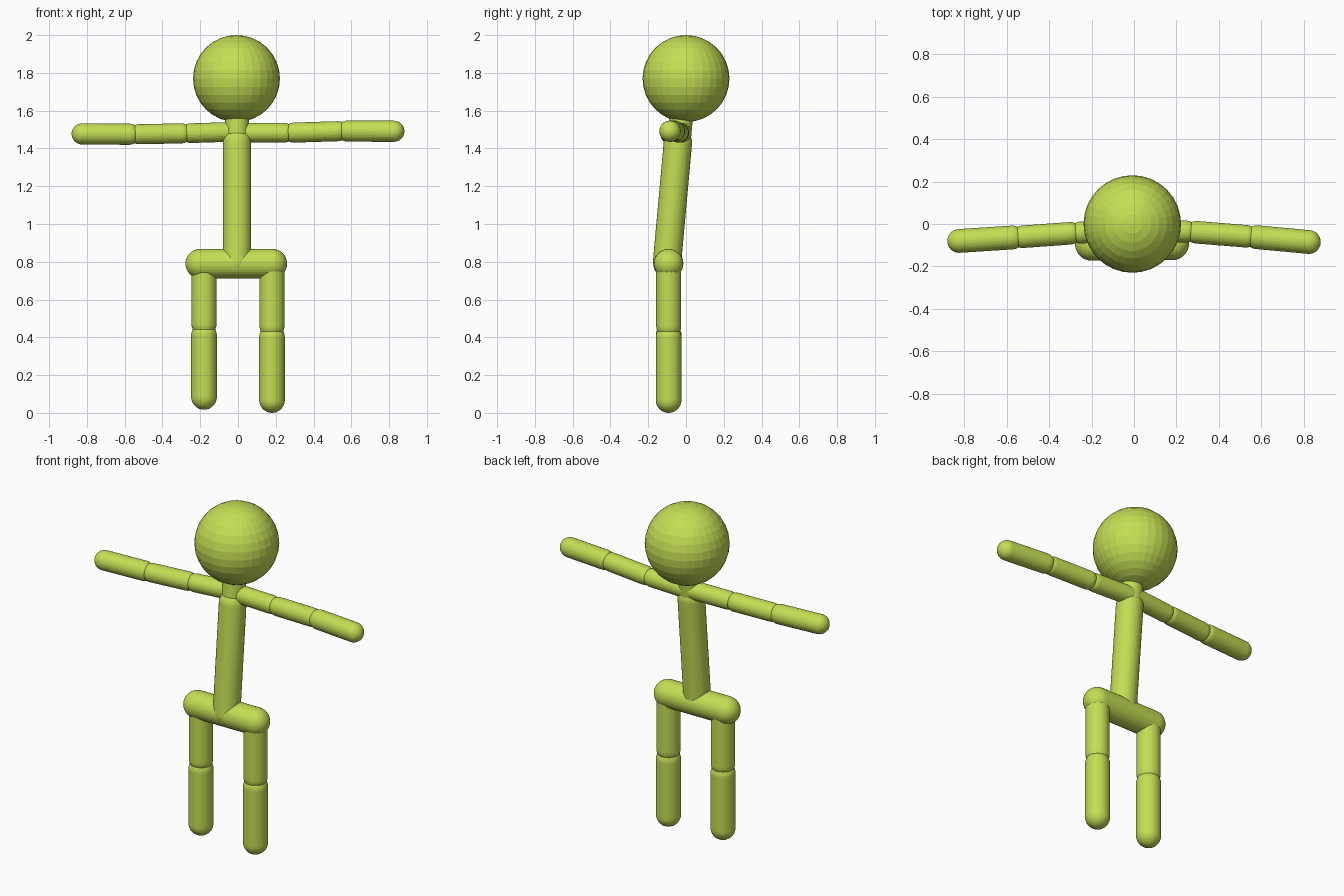
import bpy
import math
from mathutils import Vector

if "Cube" in bpy.data.objects:
    bpy.data.objects.remove(bpy.data.objects["Cube"])

SIDES = 32       # sides around every part
CAP_RINGS = 8    # rings in each rounded end

lime = bpy.data.materials.new("lime_green")
lime.diffuse_color = (0.55, 0.73, 0.09, 1.0)
lime.use_nodes = True
lime.node_tree.nodes["Principled BSDF"].inputs["Base Color"].default_value = lime.diffuse_color


def capsule(name, start, end, radius):
    """Round-ended tube between two joint centres."""
    start, end = Vector(start), Vector(end)
    length = (end - start).length
    # half-circle, straight side, half-circle as (radius, height) rings
    rings = []
    for base, first in ((0.0, -CAP_RINGS), (length, 0)):
        for i in range(CAP_RINGS + 1):
            a = math.pi / 2 * (first + i) / CAP_RINGS
            rings.append((radius * math.cos(a), base + radius * math.sin(a)))
    rings = rings[1:-1]
    verts = [(r * math.cos(2 * math.pi * k / SIDES),
              r * math.sin(2 * math.pi * k / SIDES), h)
             for r, h in rings for k in range(SIDES)]
    faces = []
    for j in range(len(rings) - 1):
        for k in range(SIDES):
            n = (k + 1) % SIDES
            a, b = j * SIDES, (j + 1) * SIDES
            faces.append((a + k, a + n, b + n, b + k))
    # poles
    bottom, top = len(verts), len(verts) + 1
    verts += [(0, 0, -radius), (0, 0, length + radius)]
    last = (len(rings) - 1) * SIDES
    for k in range(SIDES):
        n = (k + 1) % SIDES
        faces.append((bottom, n, k))
        faces.append((top, last + k, last + n))
    mesh = bpy.data.meshes.new(name)
    mesh.from_pydata(verts, [], faces)
    mesh.materials.append(lime)
    obj = bpy.data.objects.new(name, mesh)
    obj.location = start
    obj.rotation_euler = (end - start).to_track_quat('Z', 'Y').to_euler()
    bpy.context.collection.objects.link(obj)
    return obj


# Head
bpy.ops.mesh.primitive_uv_sphere_add(segments=32, ring_count=16, radius=0.23,
                                     location=(-0.008, 0.0, 1.77))
head = bpy.context.object
head.name = "head"
head.data.materials.append(lime)

# Neck, torso and pelvis
capsule("neck", (-0.005, -0.035, 1.47), (-0.005, -0.025, 1.58), 0.063)
capsule("torso", (-0.005, -0.10, 0.80), (-0.005, -0.043, 1.43), 0.075)
capsule("pelvis", (-0.20, -0.095, 0.79), (0.182, -0.092, 0.79), 0.078)

# Arms: chains of three capsules from the chest outwards
arms = {
    "left": [(-0.02, -0.025, 1.488), (-0.275, -0.042, 1.48),
             (-0.55, -0.062, 1.475), (-0.825, -0.08, 1.477)],
    "right": [(0.02, -0.025, 1.483), (0.27, -0.037, 1.483),
              (0.555, -0.06, 1.492), (0.825, -0.085, 1.491)],
}
pieces = [("shoulder", 0.052), ("upper_arm", 0.053), ("forearm", 0.056)]
for side, joints in arms.items():
    for i, (piece, radius) in enumerate(pieces):
        p, q = Vector(joints[i]), Vector(joints[i + 1])
        step = (q - p).normalized() * 0.025
        a = p + step if i else p
        b = q - step if i < 2 else q
        capsule(f"{side}_{piece}", a, b, radius)

# Legs: thigh and shin, the right foot reaching slightly lower
for side, x, knee, foot in (("left", -0.18, 0.44, 0.017), ("right", 0.18, 0.43, 0.0)):
    capsule(f"{side}_thigh", (x, -0.092, 0.77), (x, -0.092, knee + 0.03), 0.066)
    capsule(f"{side}_shin", (x, -0.092, knee - 0.03), (x, -0.092, foot + 0.068), 0.068)
